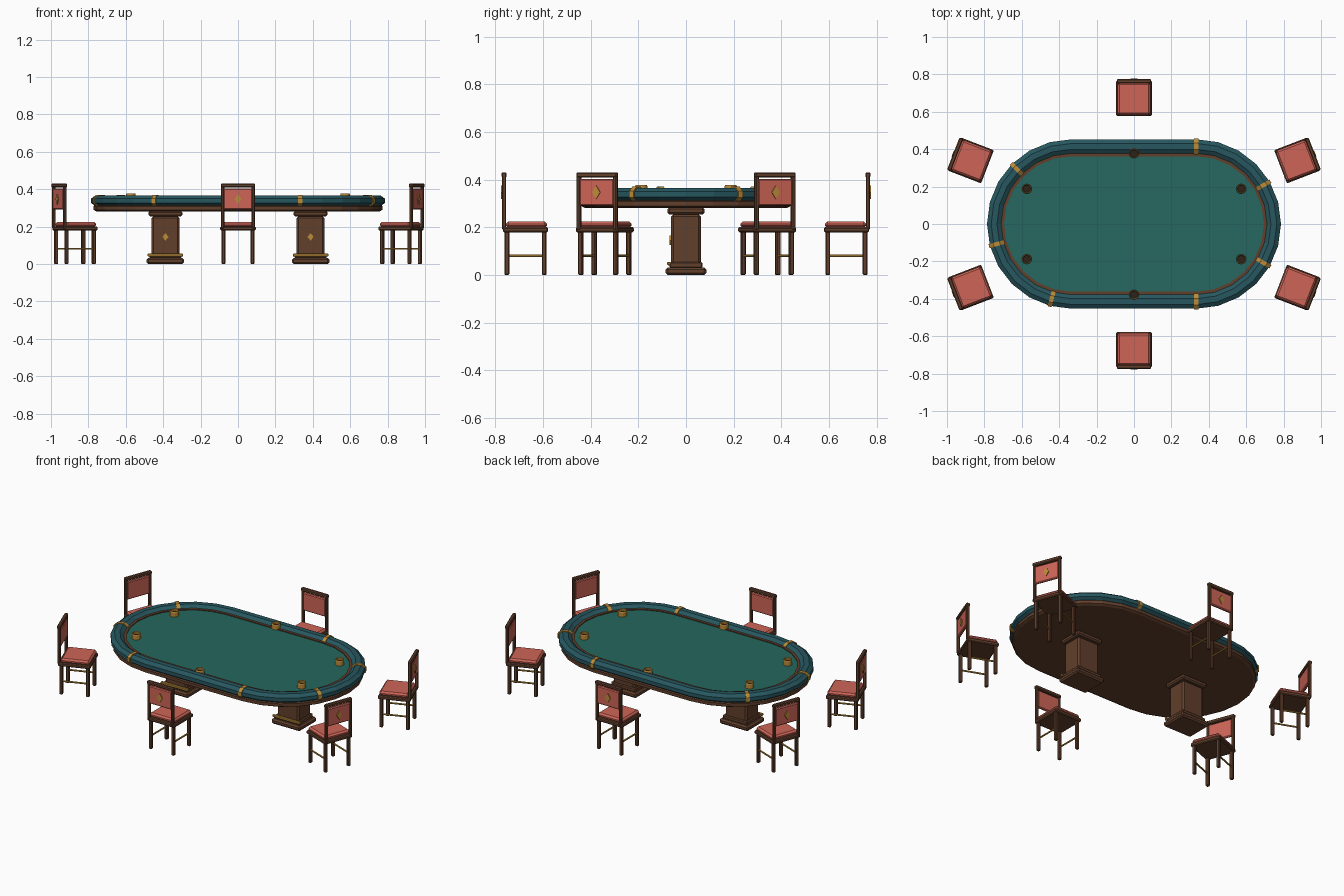
import bpy, bmesh
from math import pi, cos, sin, radians
from mathutils import Matrix, Vector

if "Cube" in bpy.data.objects:
    bpy.data.objects.remove(bpy.data.objects["Cube"])


def material(name, rgb):
    m = bpy.data.materials.new(name)
    m.diffuse_color = (*rgb, 1)
    m.use_nodes = True
    m.node_tree.nodes["Principled BSDF"].inputs["Base Color"].default_value = m.diffuse_color
    return m


WOOD = material("wood", (0.12, 0.05, 0.025))
DARK = material("dark_wood", (0.03, 0.016, 0.01))
RED = material("red_fabric", (0.62, 0.13, 0.095))
RAIL = material("rail_leather", (0.02, 0.095, 0.115))
FELT = material("felt", (0.02, 0.135, 0.115))
BRASS = material("brass", (0.5, 0.26, 0.04))
ID = Matrix()


def finish(name, bm, mat, M=ID):
    bmesh.ops.recalc_face_normals(bm, faces=bm.faces)
    bm.transform(M)
    me = bpy.data.meshes.new(name)
    bm.to_mesh(me)
    bm.free()
    me.materials.append(mat)
    ob = bpy.data.objects.new(name, me)
    bpy.context.collection.objects.link(ob)
    return ob


def box(name, center, size, mat, bevel=0.004, M=ID):
    bm = bmesh.new()
    bmesh.ops.create_cube(bm, size=1)
    bmesh.ops.scale(bm, vec=size, verts=bm.verts)
    bmesh.ops.bevel(bm, geom=bm.edges[:], offset=bevel, segments=1, affect='EDGES')
    bmesh.ops.translate(bm, vec=center, verts=bm.verts)
    return finish(name, bm, mat, M)


def prism(name, outline, depth, mat, M):
    """Extrude an (x, z) outline symmetrically along y."""
    bm = bmesh.new()
    a, b = ([bm.verts.new((x, s * depth / 2, z)) for x, z in outline] for s in (-1, 1))
    n = len(a)
    bm.faces.new(a)
    bm.faces.new(b[::-1])
    for i in range(n):
        bm.faces.new((a[i], b[i], b[(i + 1) % n], a[(i + 1) % n]))
    return finish(name, bm, mat, M)


def sweep(name, profile, path, mat, closed=False, M=ID):
    """Sweep an (r, z) profile round a path of (centre x, angle); open profiles are capped."""
    bm = bmesh.new()
    rings = [[bm.verts.new((cx + r * cos(t), r * sin(t), z)) for cx, t in path] for r, z in profile]
    n, k = len(path), len(profile)
    for j in range(k if closed else k - 1):
        p, q = rings[j], rings[(j + 1) % k]
        for i in range(n):
            bm.faces.new((p[i], p[(i + 1) % n], q[(i + 1) % n], q[i]))
    if not closed:
        bm.faces.new(rings[0])
        bm.faces.new(rings[-1])
    return finish(name, bm, mat, M)


# Table outline: two 12-sided half circles joined by straights
HALF = 0.333
OVAL = [(s * HALF, radians(15 * i - 90) + (0 if s > 0 else pi)) for s in (1, -1) for i in range(13)]
ROUND = [(0, 2 * pi * i / 16) for i in range(16)]


def octagon(r, z, w, h):
    return [(r + w * cos(a), z + h * sin(a)) for a in (pi / 8 + pi / 4 * i for i in range(8))]


# Table top
sweep("table_slab", [(0.425, 0.282), (0.44, 0.29), (0.44, 0.308), (0.43, 0.318)], OVAL, WOOD)
sweep("felt_surface", [(0.38, 0.312), (0.38, 0.345)], OVAL, FELT)
sweep("padded_rail", octagon(0.415, 0.338, 0.041, 0.03), OVAL, RAIL, True)
sweep("inner_trim", [(0.362, 0.335), (0.378, 0.335), (0.378, 0.35), (0.362, 0.35)], OVAL, WOOD, True)

# Brass bands round the rail, on every fourth outline point
for i in range(0, 26, 4):
    cx, t = OVAL[i]
    M = Matrix.Translation((cx, 0, 0)) @ Matrix.Rotation(t, 4, 'Z')
    prism("rail_band", octagon(0.415, 0.338, 0.046, 0.035), 0.022, BRASS, M)

# Cup holders
for x, y in [(0, 0.378), (0, -0.378)] + [(a * 0.573, b * 0.188) for a in (1, -1) for b in (1, -1)]:
    M = Matrix.Translation((x, y, 0))
    sweep("cup_rim", [(0.026, 0.34), (0.026, 0.372), (0.023, 0.378), (0.019, 0.374), (0.019, 0.34)],
          ROUND, BRASS, True, M)
    sweep("cup_well", [(0.02, 0.34), (0.02, 0.362)], ROUND, DARK, M=M)


def diamond(name, w, h, y, z, M):
    prism(name, [(w, 0), (0, h), (-w, 0), (0, -h)], 0.012, BRASS, M @ Matrix.Translation((0, y, z)))


# Pedestals
for s in (-1, 1):
    M = Matrix.Translation((s * 0.388, 0, 0))
    box("pedestal_base", (0, 0, 0.016), (0.2, 0.17, 0.032), WOOD, 0.009, M)
    box("pedestal_plinth", (0, 0, 0.042), (0.17, 0.14, 0.025), WOOD, 0.005, M)
    box("pedestal_column", (0, 0, 0.145), (0.15, 0.125, 0.22), WOOD, 0.01, M)
    box("pedestal_cap", (0, 0, 0.269), (0.18, 0.155, 0.03), WOOD, 0.008, M)
    box("pedestal_brass_strip", (0, -0.072, 0.048), (0.19, 0.014, 0.015), BRASS, 0.003, M)
    diamond("pedestal_diamond", 0.017, 0.02, -0.064, 0.145, M)


def chair(x, y, turn):
    """Chair with its back towards local -y."""
    M = Matrix.Translation((x, y, 0)) @ Matrix.Rotation(turn, 4, 'Z')
    box("seat_frame", (0, 0, 0.19), (0.19, 0.19, 0.022), WOOD, 0.005, M)
    box("seat_cushion", (0, 0.004, 0.211), (0.176, 0.172, 0.028), RED, 0.01, M)
    for s in (-1, 1):
        box("front_leg", (s * 0.078, 0.078, 0.092), (0.02, 0.02, 0.184), WOOD, 0.004, M)
        box("back_leg", (s * 0.078, -0.078, 0.092), (0.02, 0.02, 0.184), WOOD, 0.004, M)
        box("back_post", (s * 0.082, -0.09, 0.305), (0.017, 0.018, 0.23), WOOD, 0.004, M)
        box("brass_stretcher", (s * 0.078, 0, 0.081), (0.009, 0.15, 0.009), BRASS, 0.002, M)
    box("back_top_rail", (0, -0.09, 0.42), (0.184, 0.022, 0.022), WOOD, 0.005, M)
    box("back_panel", (0, -0.09, 0.347), (0.155, 0.018, 0.112), RED, 0.005, M)
    diamond("back_diamond", 0.018, 0.028, -0.098, 0.347, M)


# Six chairs facing the table
chair(0, -0.673, 0)
chair(0, 0.673, pi)
for sx in (-1, 1):
    for sy in (-1, 1):
        out = Vector((sx * 0.872, sy * 0.34))
        ang = radians(21) * sy if sx > 0 else pi - radians(21) * sy
        chair(out.x, out.y, ang + pi / 2)
